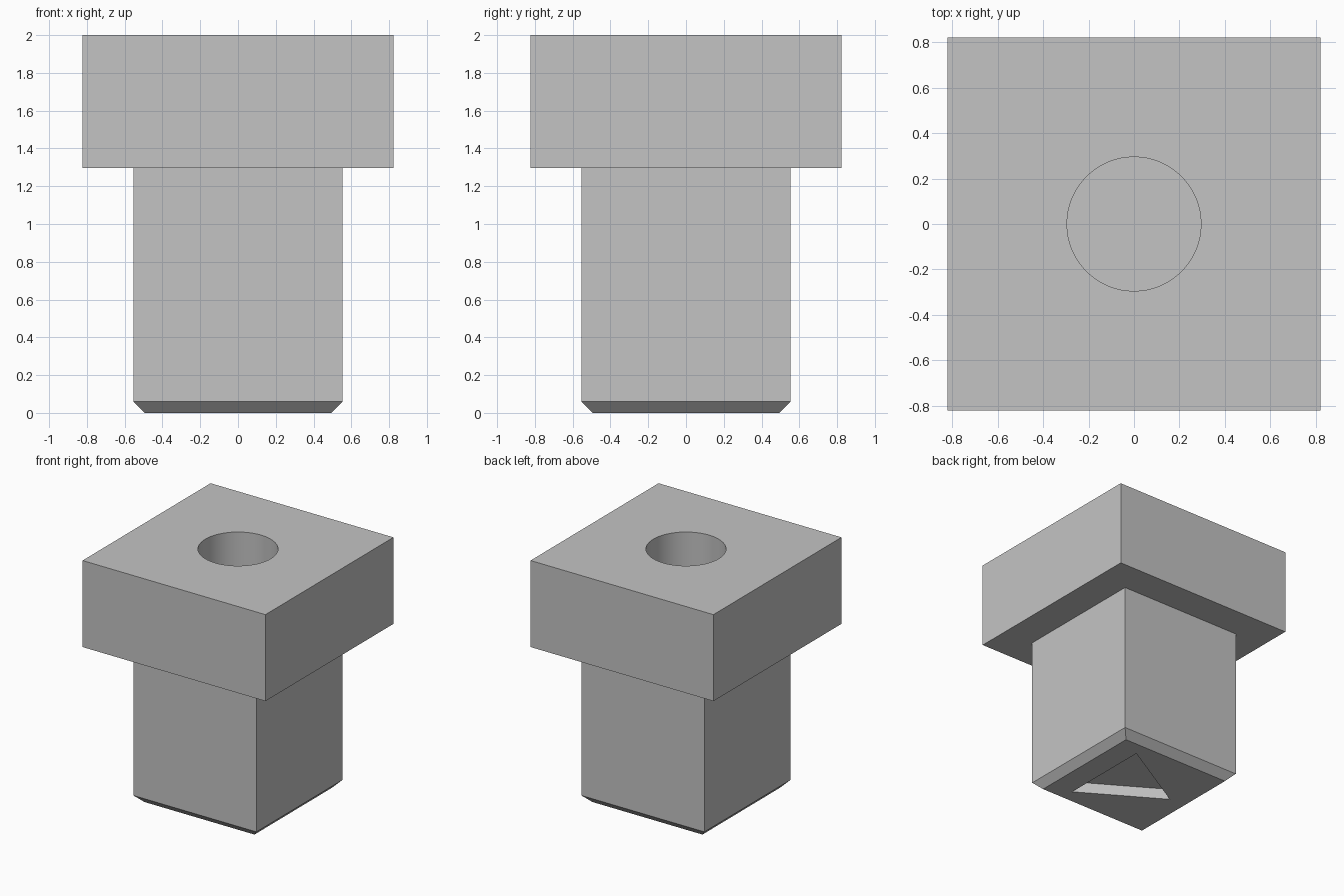
import bpy
import bmesh
import math

old = bpy.data.objects.get("Cube")
if old:
    bpy.data.objects.remove(old, do_unlink=True)

grey = bpy.data.materials.new("plain_grey")
grey.use_nodes = True
grey.diffuse_color = (0.55, 0.55, 0.55, 1)
grey.node_tree.nodes["Principled BSDF"].inputs["Base Color"].default_value = grey.diffuse_color


def loft(name, sections):
    """Closed solid through matching rings of points, given from bottom to top."""
    bm = bmesh.new()
    rings = [[bm.verts.new((x, y, z)) for x, y in ring] for z, ring in sections]
    n = len(rings[0])
    for low, high in zip(rings, rings[1:]):
        for i in range(n):
            j = (i + 1) % n
            bm.faces.new((low[i], low[j], high[j], high[i]))
    bm.faces.new(rings[0][::-1])
    bm.faces.new(rings[-1])
    bmesh.ops.recalc_face_normals(bm, faces=bm.faces)
    mesh = bpy.data.meshes.new(name)
    bm.to_mesh(mesh)
    bm.free()
    mesh.materials.append(grey)
    obj = bpy.data.objects.new(name, mesh)
    bpy.context.collection.objects.link(obj)
    return obj


def square(h):
    return [(-h, -h), (h, -h), (h, h), (-h, h)]


def circle(r, n=64):
    return [(r * math.cos(math.tau * i / n), r * math.sin(math.tau * i / n)) for i in range(n)]


def cut(target, cutter):
    """Subtract the cutter from the target and discard it."""
    bpy.ops.object.select_all(action="DESELECT")
    bpy.context.view_layer.objects.active = target
    target.select_set(True)
    mod = target.modifiers.new("recess", "BOOLEAN")
    mod.operation = "DIFFERENCE"
    mod.solver = "EXACT"
    mod.object = cutter
    bpy.ops.object.modifier_apply(modifier=mod.name)
    bpy.data.objects.remove(cutter, do_unlink=True)
    bpy.ops.object.shade_smooth_by_angle(angle=math.radians(30))


# Wide square head with a round blind hole in its top
head = loft("head", [(1.297, square(0.822)), (2.0, square(0.822))])
cut(head, loft("hole_cutter", [(1.4, circle(0.295)), (2.1, circle(0.295))]))

# Square shank, chamfered at the foot, with a shallow triangular recess below
shank = loft("shank", [(0, square(0.494)), (0.06, square(0.553)), (1.34, square(0.553))])
triangle = [(0.297, -0.382), (0.297, 0.382), (-0.35, 0.01)]
cut(shank, loft("triangle_cutter", [(-0.1, triangle), (0.088, triangle)]))
